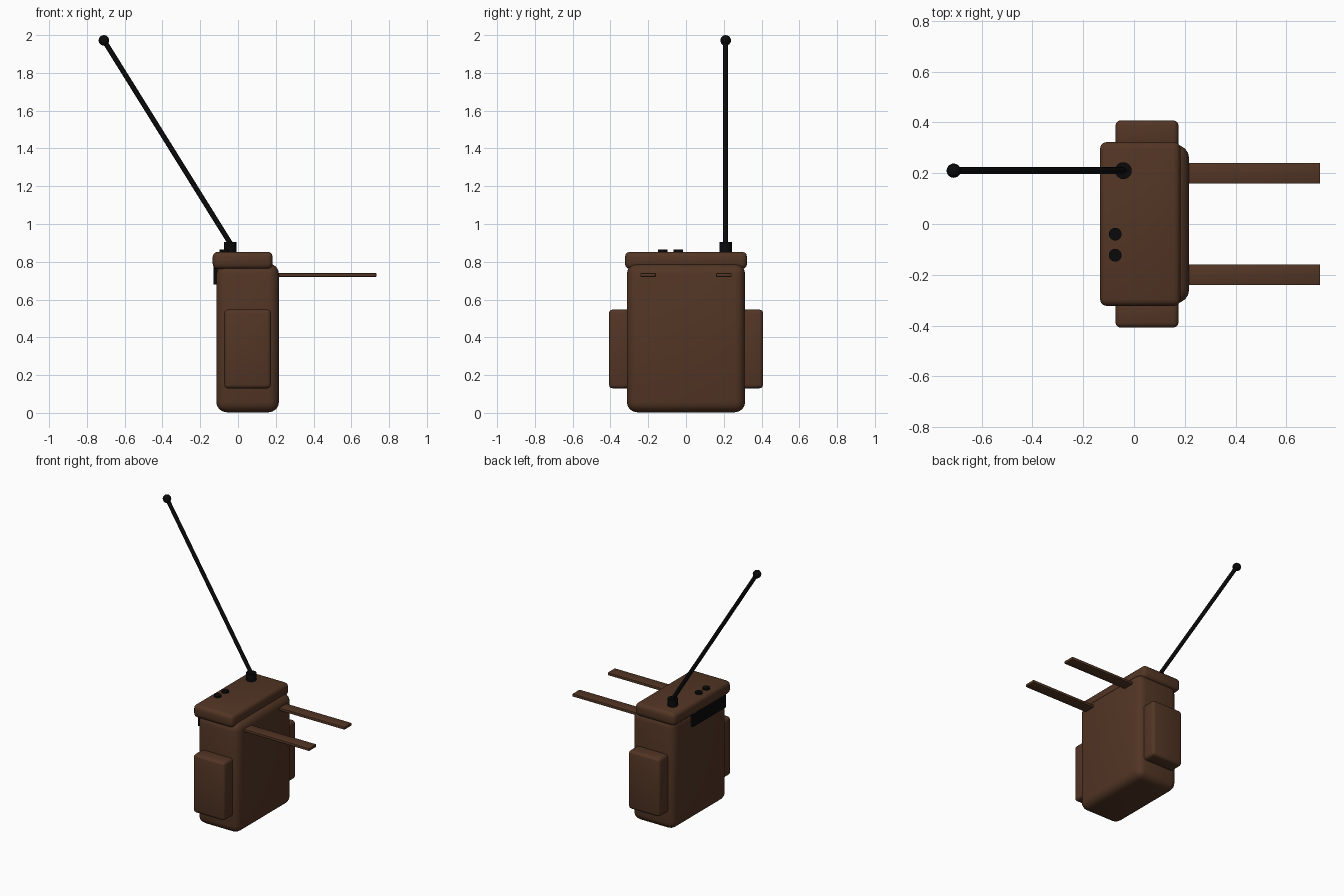
import bpy, math
from mathutils import Vector

if "Cube" in bpy.data.objects:
    bpy.data.objects.remove(bpy.data.objects["Cube"])


def material(name, rgb):
    m = bpy.data.materials.new(name)
    m.diffuse_color = (*rgb, 1)
    m.use_nodes = True
    m.node_tree.nodes["Principled BSDF"].inputs["Base Color"].default_value = m.diffuse_color
    return m


BROWN = material("brown_canvas", (0.085, 0.036, 0.018))
BLACK = material("black_plastic", (0.003, 0.003, 0.003))


def finish(ob, name, mat):
    ob.name = name
    ob.data.materials.append(mat)
    bpy.ops.object.shade_smooth_by_angle(angle=math.radians(35))
    return ob


def box(name, lo, hi, mat, bevel=0.0, segments=3):
    """Box between two corners, with rounded edges."""
    lo, hi = Vector(lo), Vector(hi)
    bpy.ops.mesh.primitive_cube_add(size=1, location=(lo + hi) / 2)
    ob = bpy.context.object
    ob.scale = hi - lo
    bpy.ops.object.transform_apply(location=False, rotation=False, scale=True)
    if bevel:
        mod = ob.modifiers.new("rounding", 'BEVEL')
        mod.width, mod.segments = bevel, segments
        bpy.ops.object.modifier_apply(modifier=mod.name)
    return finish(ob, name, mat)


def rod(name, a, b, radius, mat, sides=24):
    """Cylinder from point a to point b."""
    a, b = Vector(a), Vector(b)
    bpy.ops.mesh.primitive_cylinder_add(vertices=sides, radius=radius,
                                        depth=(b - a).length, location=(a + b) / 2)
    ob = bpy.context.object
    ob.rotation_euler = (b - a).to_track_quat('Z', 'Y').to_euler()
    return finish(ob, name, mat)


# Main pack and its overhanging lid
box("pack_body", (-0.115, -0.313, 0.003), (0.217, 0.313, 0.79), BROWN, 0.055, 4)
box("pack_lid", (-0.134, -0.323, 0.762), (0.183, 0.323, 0.853), BROWN, 0.027)

# Side pouches and shoulder straps
for side, s in (("left", 1), ("right", -1)):
    ys = sorted((s * 0.29, s * 0.408))
    box(side + "_pouch", (-0.073, ys[0], 0.13), (0.175, ys[1], 0.547), BROWN, 0.02)
    box(side + "_strap", (0.19, s * 0.2 - 0.041, 0.72),
        (0.733, s * 0.2 + 0.041, 0.74), BROWN, 0.004, 2)

# Control panel under the lid and the two knobs on top
box("control_panel", (-0.13, -0.265, 0.68), (-0.1, 0.105, 0.775), BLACK)
for i, y in enumerate((-0.04, -0.123)):
    rod(f"knob_{i + 1}", (-0.074, y, 0.84), (-0.074, y, 0.864), 0.025, BLACK)

# Antenna: socket, slanted rod and tip ball
rod("antenna_socket", (-0.042, 0.21, 0.84), (-0.042, 0.21, 0.905), 0.033, BLACK)
rod("antenna_rod", (-0.036, 0.21, 0.89), (-0.71, 0.21, 1.972), 0.0135, BLACK, 16)
bpy.ops.mesh.primitive_uv_sphere_add(segments=24, ring_count=12, radius=0.028,
                                     location=(-0.71, 0.21, 1.972))
finish(bpy.context.object, "antenna_tip", BLACK)
